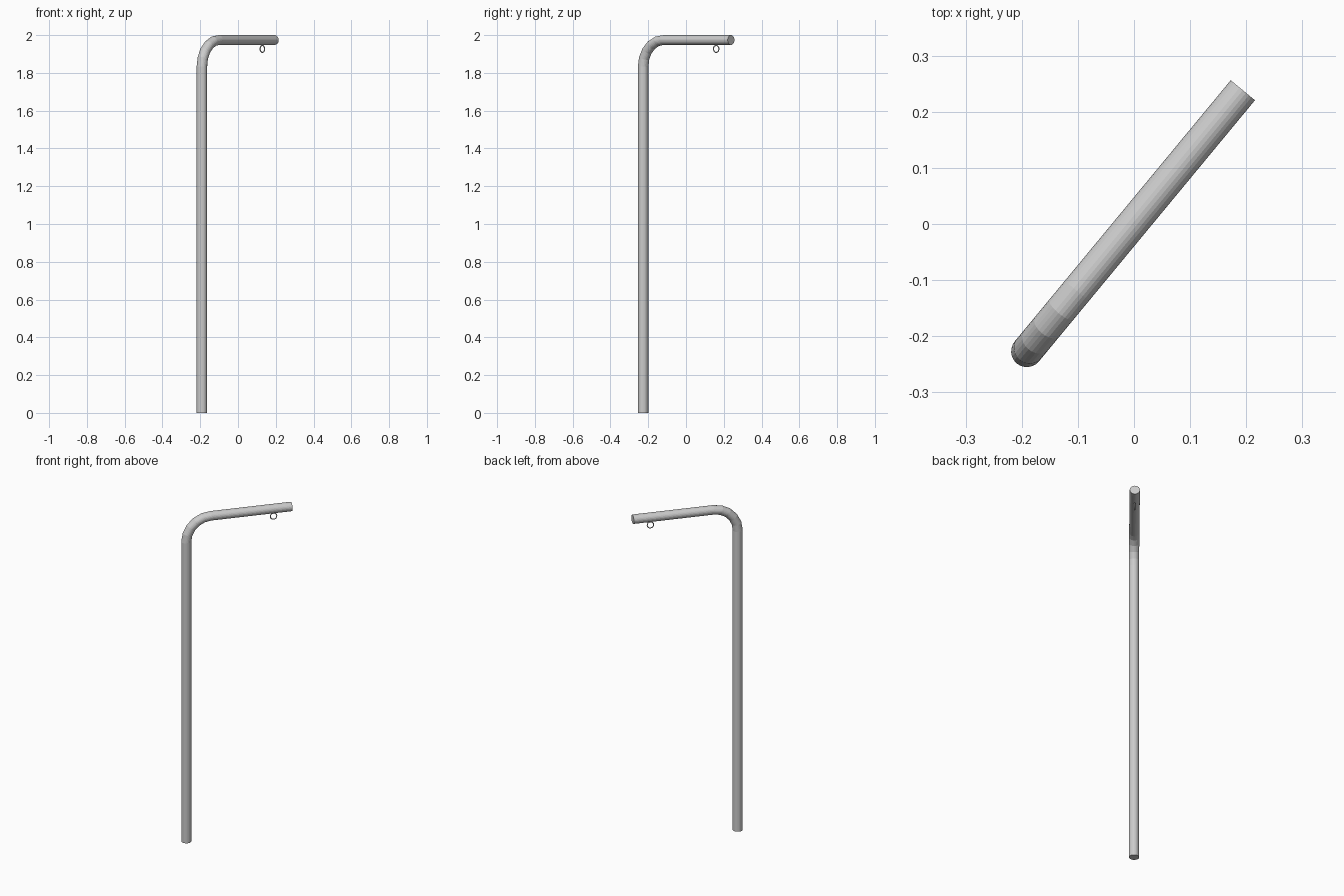
import bpy, bmesh
from math import sin, cos, pi, radians
from mathutils import Vector, Matrix

if "Cube" in bpy.data.objects:
    bpy.data.objects.remove(bpy.data.objects["Cube"])

YAW = radians(50.4)            # heading of the arm seen from above
BASE = Vector((-0.191, -0.227, 0))
PLACE = Matrix.Translation(BASE) @ Matrix.Rotation(YAW, 4, 'Z')
SIDES, R_POLE, R_ARM = 24, 0.028, 0.026
TOP, BEND, REACH, STEPS = 2.0 - R_ARM, 0.14, 0.604, 5


def finish(name, bm):
    bmesh.ops.recalc_face_normals(bm, faces=bm.faces)
    bm.transform(PLACE)
    mesh = bpy.data.meshes.new(name)
    bm.to_mesh(mesh)
    bm.free()
    ob = bpy.data.objects.new(name, mesh)
    bpy.context.collection.objects.link(ob)
    return ob


def bridge(bm, a, b):
    n = len(a)
    for i in range(n):
        bm.faces.new((a[i], a[(i + 1) % n], b[(i + 1) % n], b[i]))


# Bent pole: upright, quarter bend, horizontal arm, capped at both ends
path = [(0, 0, 0)]             # reach, height, tilt of the tube
for k in range(STEPS + 1):
    t = k / STEPS * pi / 2
    path.append((BEND * (1 - cos(t)), TOP - BEND + BEND * sin(t), t))
path.append((REACH, TOP, pi / 2))

bm = bmesh.new()
rings = []
for x, z, t in path:
    r = R_POLE + (R_ARM - R_POLE) * t / (pi / 2)   # slightly flattened on the arm
    ring = []
    for i in range(SIDES):
        a = 2 * pi * i / SIDES
        u, v = r * cos(a), R_POLE * sin(a)
        ring.append(bm.verts.new((x - u * cos(t), v, z + u * sin(t))))
    rings.append(ring)
for a, b in zip(rings, rings[1:]):
    bridge(bm, a, b)
bm.faces.new(rings[0])
bm.faces.new(rings[-1])
finish("bent_pole", bm)

# Hanging ring under the arm, lying in the plane of the arm
MAJOR, MINOR, N, M = 0.0185, 0.003, 24, 8
bm = bmesh.new()
loops = []
for i in range(N):
    a = 2 * pi * i / N
    loop = []
    for j in range(M):
        b = 2 * pi * j / M
        d = MAJOR + MINOR * cos(b)
        loop.append(bm.verts.new((0.502 + d * cos(a), MINOR * sin(b), 1.927 + d * sin(a))))
    loops.append(loop)
for i in range(N):
    bridge(bm, loops[i], loops[(i + 1) % N])
finish("hanging_ring", bm)
